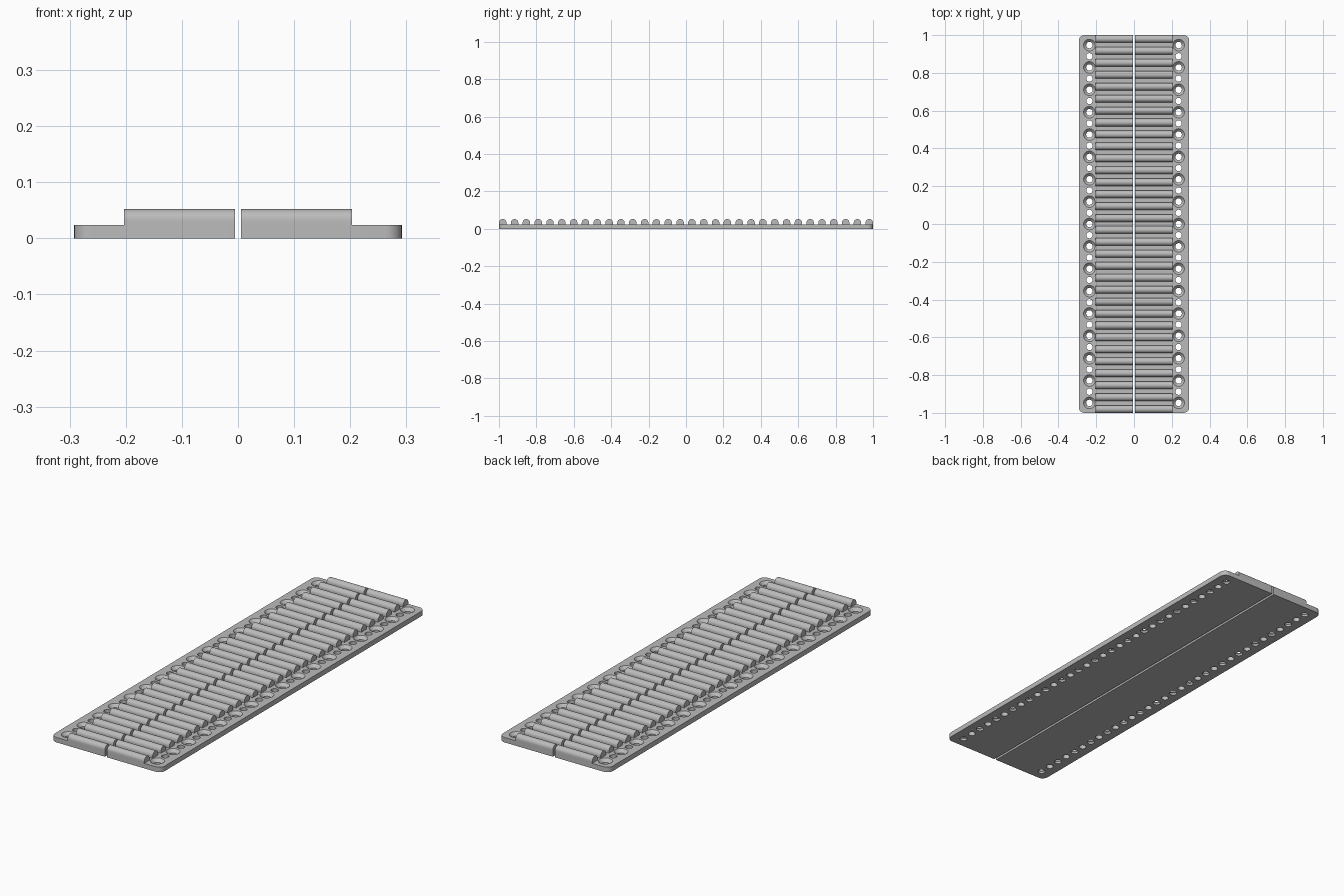
import bpy, bmesh, math

PLATE_H, ROD_TOP = 0.024, 0.052
GAP, EDGE, ROD_END = 0.0055, 0.292, 0.203
HOLE_X, HOLE_PITCH = 0.236, 0.0592
CORNER = 0.03
ROD_R, ROD_COUNT = 0.02, 32

cube = bpy.data.objects.get("Cube")
if cube:
    bpy.data.objects.remove(cube, do_unlink=True)

grey = bpy.data.materials.new("light grey")
grey.use_nodes = True
colour = (0.5, 0.5, 0.5, 1)
grey.diffuse_color = colour
grey.node_tree.nodes["Principled BSDF"].inputs["Base Color"].default_value = colour


def make_object(name, bm):
    bmesh.ops.recalc_face_normals(bm, faces=bm.faces)
    mesh = bpy.data.meshes.new(name)
    bm.to_mesh(mesh)
    bm.free()
    mesh.materials.append(grey)
    obj = bpy.data.objects.new(name, mesh)
    bpy.context.collection.objects.link(obj)
    return obj


def smooth(obj):
    bpy.ops.object.select_all(action="DESELECT")
    obj.select_set(True)
    bpy.context.view_layer.objects.active = obj
    bpy.ops.object.shade_smooth_by_angle(angle=math.radians(35))


def extrude(bm, points, offset):
    """Prism from a closed outline."""
    face = bm.faces.new([bm.verts.new(p) for p in points])
    new = bmesh.ops.extrude_face_region(bm, geom=[face])["geom"]
    bmesh.ops.translate(bm, vec=offset, verts=[v for v in new if isinstance(v, bmesh.types.BMVert)])


def arc(cx, cy, r, start, end, steps):
    return [(cx + r * math.cos(a), cy + r * math.sin(a))
            for a in (math.radians(start + (end - start) * i / steps) for i in range(steps + 1))]


def lathe(bm, x, y, profile, sides=24):
    """Closed turned solid from (radius, height) pairs."""
    rings = [[bm.verts.new((x + r * math.cos(math.tau * i / sides),
                            y + r * math.sin(math.tau * i / sides), z))
              for i in range(sides)] for r, z in profile]
    for low, high in zip(rings, rings[1:]):
        for i in range(sides):
            j = (i + 1) % sides
            bm.faces.new((low[i], low[j], high[j], high[i]))
    bm.faces.new(rings[0][::-1])
    bm.faces.new(rings[-1])


for side, label in ((1, "left"), (-1, "right")):
    # Base plate with rounded outer corners
    outline = [(GAP, -1)]
    outline += arc(EDGE - CORNER, -1 + CORNER, CORNER, -90, 0, 8)
    outline += arc(EDGE - CORNER, 1 - CORNER, CORNER, 0, 90, 8)
    outline += [(GAP, 1)]
    bm = bmesh.new()
    extrude(bm, [(side * x, y, 0) for x, y in outline], (0, 0, PLATE_H))
    plate = make_object(label + "_base_plate", bm)

    # Alternating countersunk and plain screw holes
    bm = bmesh.new()
    for k in range(-16, 17):
        if k % 2 == 0:
            profile = [(0.017, -0.01), (0.017, 0.01), (0.031, PLATE_H), (0.031, 0.04)]
        else:
            profile = [(0.0165, -0.01), (0.0165, 0.04)]
        lathe(bm, side * HOLE_X, k * HOLE_PITCH, profile)
    cutter = make_object(label + "_hole_cutter", bm)
    cutter.hide_render = True
    cut = plate.modifiers.new("screw holes", "BOOLEAN")
    cut.operation, cut.solver, cut.object = "DIFFERENCE", "EXACT", cutter
    bpy.context.view_layer.objects.active = plate
    bpy.ops.object.modifier_apply(modifier=cut.name)
    bpy.data.objects.remove(cutter, do_unlink=True)
    smooth(plate)

    # Row of round-topped ribs across the plate
    bm = bmesh.new()
    for k in range(ROD_COUNT):
        y = (1 - ROD_R) * (2 * k / (ROD_COUNT - 1) - 1)
        section = [(y + ROD_R, PLATE_H)]
        section += arc(y, ROD_TOP - ROD_R, ROD_R, 0, 180, 16)
        section += [(y - ROD_R, PLATE_H)]
        extrude(bm, [(side * GAP, v, z) for v, z in section], (side * (ROD_END - GAP), 0, 0))
    smooth(make_object(label + "_ribs", bm))
